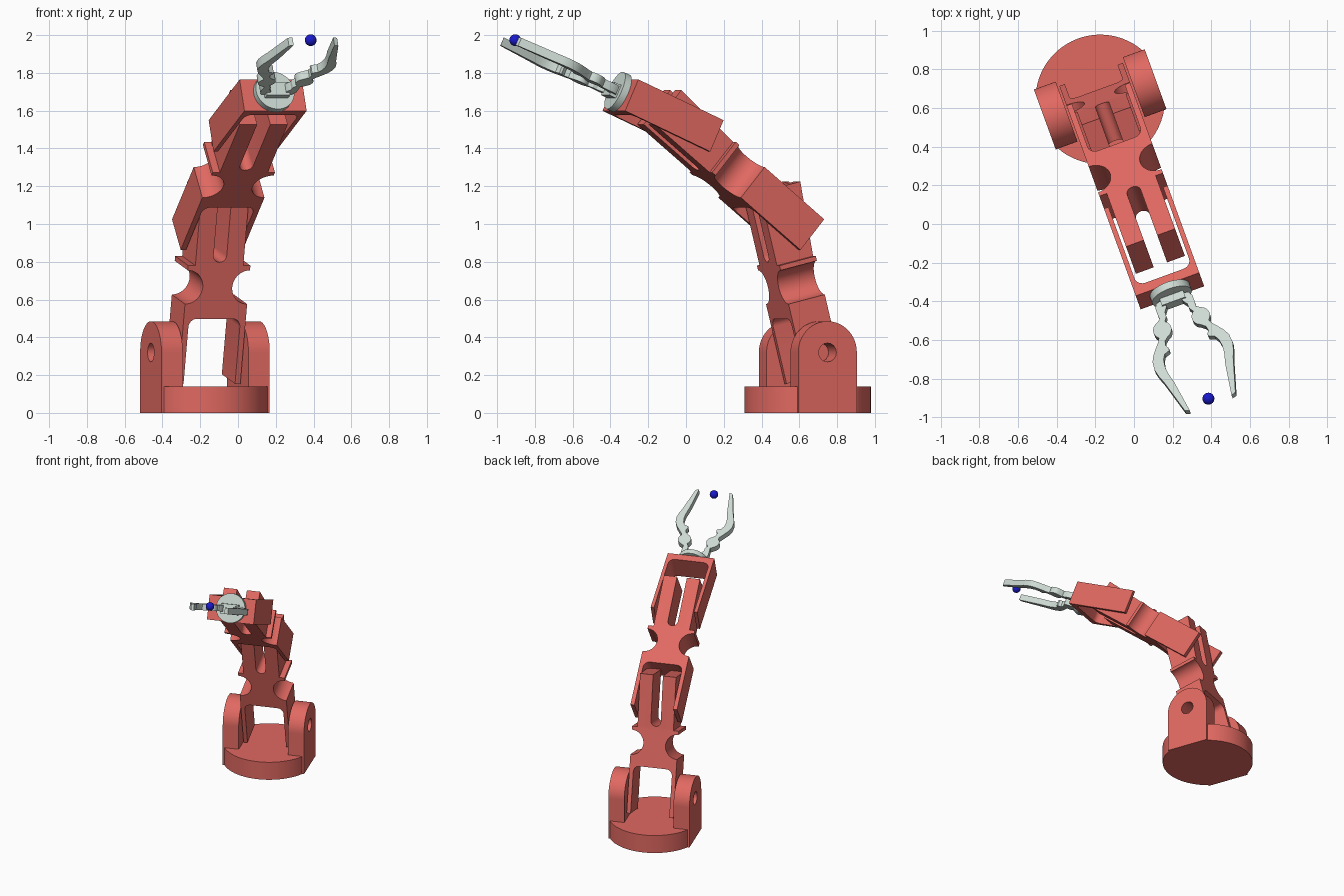
import bpy, bmesh
from math import sin, cos, pi, radians
from mathutils import Matrix

if "Cube" in bpy.data.objects:
    bpy.data.objects.remove(bpy.data.objects["Cube"])


def material(name, rgb):
    m = bpy.data.materials.new(name)
    m.diffuse_color = (*rgb, 1)
    m.use_nodes = True
    m.node_tree.nodes["Principled BSDF"].inputs["Base Color"].default_value = m.diffuse_color
    return m


RED = material("coral red", (0.75, 0.14, 0.12))
PALE = material("pale grey green", (0.62, 0.71, 0.66))
BLUE = material("deep blue", (0.01, 0.01, 0.6))

# Whole arm is turned about the vertical axis of its base
BASE = Matrix.Translation((-0.175, 0.645, 0)) @ Matrix.Rotation(radians(20), 4, 'Z')


def frame(u, z, tilt):
    """Frame of a link: x sideways, y towards its back, z along it."""
    return BASE @ Matrix.Translation((0, -u, z)) @ Matrix.Rotation(radians(tilt), 4, 'X')


def finish(bm, name, mat, matrix):
    bmesh.ops.recalc_face_normals(bm, faces=bm.faces[:])
    bm.transform(matrix)
    me = bpy.data.meshes.new(name)
    bm.to_mesh(me)
    bm.free()
    me.materials.append(mat)
    ob = bpy.data.objects.new(name, me)
    bpy.context.collection.objects.link(ob)
    bpy.ops.object.select_all(action='DESELECT')
    ob.select_set(True)
    bpy.context.view_layer.objects.active = ob
    bpy.ops.object.shade_smooth_by_angle(angle=radians(30))
    return ob


def extrude(loops, y0, y1):
    """Extrude x-z outlines (the first is the outside, others are holes) along y."""
    bm = bmesh.new()
    edges = []
    for pts in loops:
        vs = [bm.verts.new((x, y0, z)) for x, z in pts]
        if len(loops) == 1:
            bm.faces.new(vs)
        else:
            edges += [bm.edges.new((vs[i - 1], vs[i])) for i in range(len(vs))]
    if edges:
        bmesh.ops.triangle_fill(bm, use_beauty=True, edges=edges, normal=(0, 1, 0))
    r = bmesh.ops.extrude_face_region(bm, geom=bm.faces[:])
    for v in r["geom"]:
        if isinstance(v, bmesh.types.BMVert):
            v.co.y = y1
    return bm


def arc(cx, cz, r, a0, a1, n=12):
    return [(cx + r * cos(radians(a0 + (a1 - a0) * i / n)),
             cz + r * sin(radians(a0 + (a1 - a0) * i / n))) for i in range(n + 1)]


def mirrored(half):
    """Close a half outline by mirroring it; end points lie on x = 0."""
    return half + [(-x, z) for x, z in reversed(half[1:-1])]


def cylinder(name, r, z0, z1, mat, matrix, clamp=9):
    bm = bmesh.new()
    bmesh.ops.create_cone(bm, cap_ends=True, segments=64, radius1=r, radius2=r, depth=z1 - z0)
    for v in bm.verts:
        v.co.z += (z0 + z1) / 2
        v.co.x = max(-clamp, min(clamp, v.co.x))
    bmesh.ops.remove_doubles(bm, verts=bm.verts[:], dist=1e-5)
    return finish(bm, name, mat, matrix)


# Base disc with flattened sides, and two round-topped lugs with pivot holes
cylinder("base_disc", 0.335, 0, 0.14, RED, BASE, 0.3)
lug = [(-0.165, 0), (0.165, 0)] + arc(0, 0.32, 0.165, 0, 180, 32)
hole = arc(0, 0.32, 0.05, 0, 337.5, 15)
for side, y0 in (("left", 0.185), ("right", -0.305)):
    finish(extrude([lug, hole], y0, y0 + 0.12), side + "_base_lug", RED,
           BASE @ Matrix.Rotation(pi / 2, 4, 'Z'))


# Arm links: open fork, notched waist, slotted tongue that thickens to the back
def arm_link(name, matrix):
    half = [(0, 0.355)] + arc(0.10, 0.31, 0.045, 90, 0, 6)
    half += [(0.145, 0), (0.175, 0)] + arc(0.175, 0.527, 0.092, 270, 90, 20)
    half += [(0.175, 0.645), (0.135, 0.645), (0.135, 1.045), (0.037, 1.045)]
    half += arc(0, 0.70, 0.037, 0, -90, 6)[:-1] + [(0, 0.663)]
    bm = extrude([mirrored(half)], -0.105, 0.105)
    bmesh.ops.bisect_plane(bm, geom=bm.verts[:] + bm.edges[:] + bm.faces[:],
                           plane_co=(0, 0, 0.652), plane_no=(0, 0, 1))
    for v in bm.verts:
        if v.co.z > 0.652 and v.co.y > 0:
            v.co.y += 0.025 * (v.co.z - 0.652) / 0.393
    finish(bm, name, RED, matrix)


PIVOT = Matrix.Translation((0, 0, -0.145))
arm_link("lower_arm", frame(0, 0.32, 14) @ PIVOT)
arm_link("middle_arm", frame(0.15, 1.036, 50.5) @ PIVOT)

# Wrist: short fork closed by an end wall
WRIST = frame(0.708, 1.526, 65.8) @ PIVOT
half = [(0, 0.475)] + arc(0.105, 0.43, 0.045, 90, 0, 6)
half += [(0.15, 0), (0.175, 0), (0.175, 0.526), (0, 0.526)]
finish(extrude([mirrored(half)], -0.091, 0.091), "wrist_fork", RED, WRIST)

# Gripper: mounting disc, crossbar and two curved fingers
cylinder("gripper_disc", 0.108, 0.526, 0.565, PALE, WRIST @ Matrix.Translation((0, 0.01, 0)))
bar = [(-0.065, 0.56), (0.065, 0.56), (0.065, 0.605), (-0.065, 0.605)]
finish(extrude([bar], -0.035, 0.04), "gripper_crossbar", PALE, WRIST)

finger = [(0.04, 0.565), (0.09, 0.58), (0.102, 0.605), (0.102, 0.64), (0.10, 0.67)]
finger += arc(0.106, 0.73, 0.048, -60, 50, 8)
finger += [(0.145, 0.785), (0.165, 0.81), (0.195, 0.85), (0.211, 0.885), (0.215, 0.93),
           (0.206, 0.97), (0.19, 1.015), (0.139, 1.205), (0.115, 1.212),
           (0.14, 1.035), (0.155, 0.97), (0.158, 0.93), (0.152, 0.89), (0.138, 0.865),
           (0.108, 0.853), (0.106, 0.84), (0.118, 0.82), (0.112, 0.795)]
finger += arc(0.106, 0.73, 0.048, 110, 235, 8)
finger += [(0.062, 0.665), (0.062, 0.64), (0.045, 0.615)]
for side, s in (("left", -1), ("right", 1)):
    finish(extrude([[(s * x, z) for x, z in finger]], -0.019, 0.027),
           side + "_gripper_finger", PALE, WRIST)

# Small target ball between the finger tips
bm = bmesh.new()
bmesh.ops.create_uvsphere(bm, u_segments=24, v_segments=16, radius=0.031)
finish(bm, "target_ball", BLUE, Matrix.Translation((0.385, -0.904, 1.973)))
